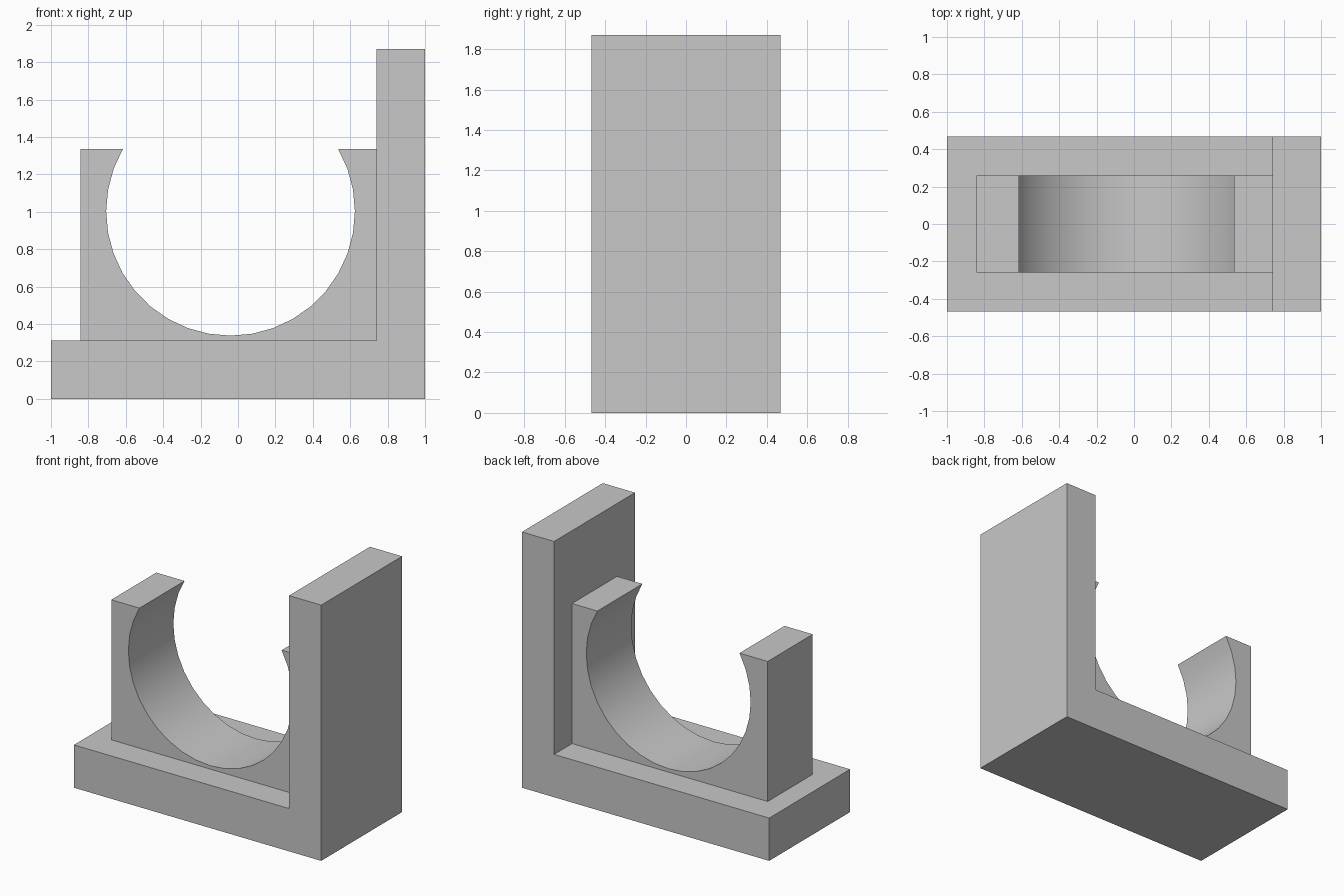
import bpy
import bmesh
import math

default_cube = bpy.data.objects.get("Cube")
if default_cube:
    bpy.data.objects.remove(default_cube, do_unlink=True)

# One plain grey for the whole bracket
GREY = (0.58, 0.58, 0.58, 1.0)
grey = bpy.data.materials.new("light_grey")
grey.use_nodes = True
grey.diffuse_color = GREY
grey.node_tree.nodes["Principled BSDF"].inputs["Base Color"].default_value = GREY


def extrude_profile(name, points, half_depth):
    """Extrude an x-z outline symmetrically along y."""
    bm = bmesh.new()
    face = bm.faces.new([bm.verts.new((x, -half_depth, z)) for x, z in points])
    result = bmesh.ops.extrude_face_region(bm, geom=[face])
    moved = [v for v in result["geom"] if isinstance(v, bmesh.types.BMVert)]
    bmesh.ops.translate(bm, verts=moved, vec=(0, 2 * half_depth, 0))
    bmesh.ops.recalc_face_normals(bm, faces=bm.faces)
    mesh = bpy.data.meshes.new(name)
    bm.to_mesh(mesh)
    bm.free()
    mesh.materials.append(grey)
    obj = bpy.data.objects.new(name, mesh)
    bpy.context.collection.objects.link(obj)
    return obj


BASE_TOP, WALL_X = 0.313, 0.74

# L-shaped base with upright wall
extrude_profile(
    "base_and_wall",
    [(-1, 0), (1, 0), (1, 1.87), (WALL_X, 1.87), (WALL_X, BASE_TOP), (-1, BASE_TOP)],
    0.467,
)

# Saddle block with a round cradle open at the top
CX, CZ, RADIUS, SADDLE_TOP, SADDLE_X = -0.04, 1.003, 0.665, 1.337, -0.843
SEGMENTS = 24
lip = math.asin((SADDLE_TOP - CZ) / RADIUS)
sweep = math.pi + 2 * lip
arc = []
for i in range(SEGMENTS + 1):
    a = lip - sweep * i / SEGMENTS
    arc.append((CX + RADIUS * math.cos(a), CZ + RADIUS * math.sin(a)))
saddle = extrude_profile(
    "cradle_block",
    [(SADDLE_X, SADDLE_TOP), (SADDLE_X, BASE_TOP), (WALL_X, BASE_TOP), (WALL_X, SADDLE_TOP)] + arc,
    0.26,
)

# Smooth bore, sharp block edges
bpy.ops.object.select_all(action="DESELECT")
saddle.select_set(True)
bpy.context.view_layer.objects.active = saddle
bpy.ops.object.shade_smooth_by_angle(angle=math.radians(30))
